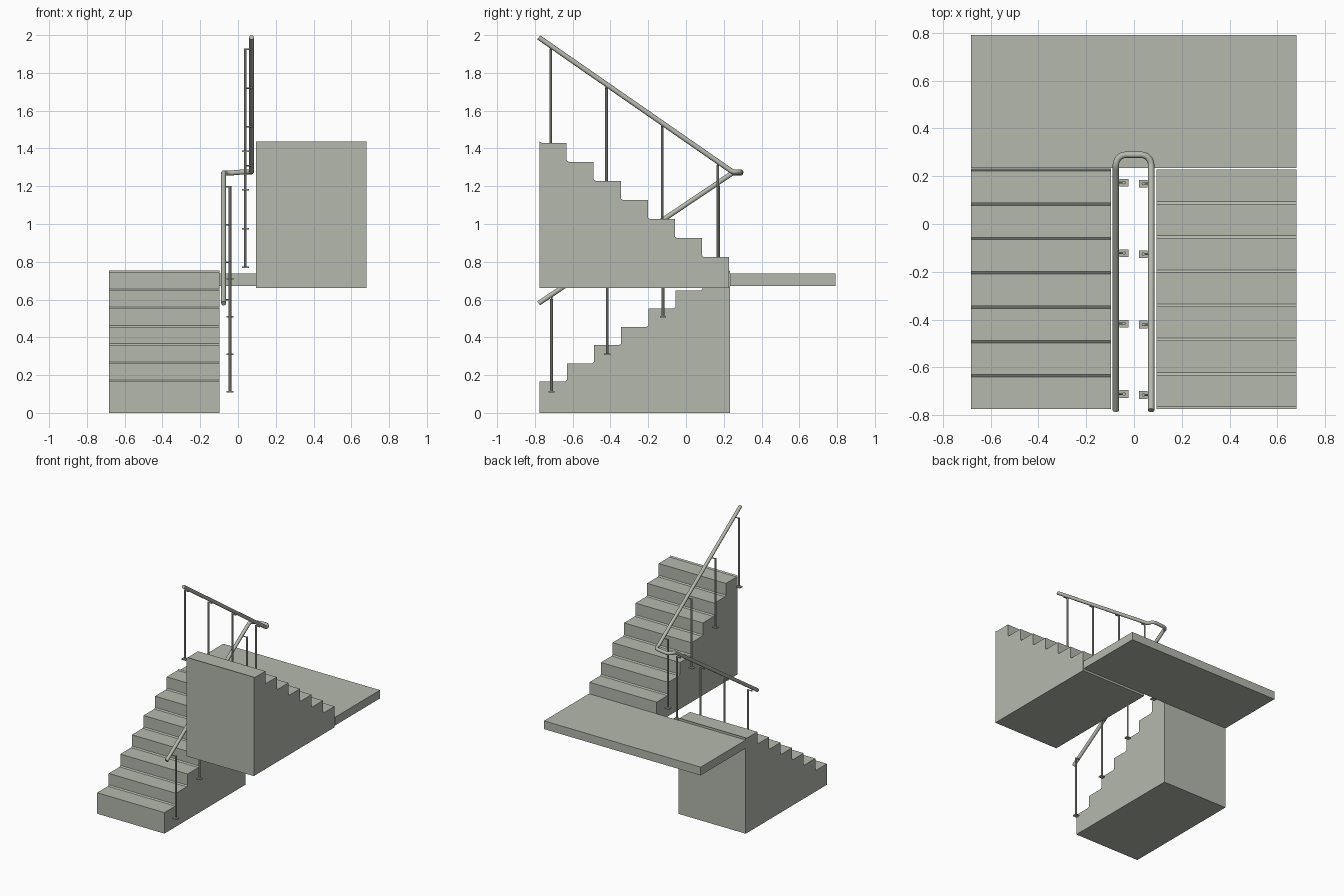
import bpy, bmesh, math
from mathutils import Vector

if "Cube" in bpy.data.objects:
    bpy.data.objects.remove(bpy.data.objects["Cube"])


def material(name, col):
    m = bpy.data.materials.new(name)
    m.diffuse_color = (*col, 1)
    m.use_nodes = True
    m.node_tree.nodes["Principled BSDF"].inputs["Base Color"].default_value = m.diffuse_color
    return m


CONCRETE = material("pale grey green", (0.456, 0.485, 0.418))


def finish(name, bm):
    bmesh.ops.recalc_face_normals(bm, faces=bm.faces[:])
    me = bpy.data.meshes.new(name)
    bm.to_mesh(me)
    bm.free()
    me.materials.append(CONCRETE)
    ob = bpy.data.objects.new(name, me)
    bpy.context.collection.objects.link(ob)
    return ob


def add_box(bm, x0, x1, y0, y1, z0, z1):
    vs = bmesh.ops.create_cube(bm, size=1)["verts"]
    for v in vs:
        v.co = Vector(((x0 + x1) / 2 + v.co.x * (x1 - x0),
                       (y0 + y1) / 2 + v.co.y * (y1 - y0),
                       (z0 + z1) / 2 + v.co.z * (z1 - z0)))


def add_rod(bm, a, b, r, sides=8):
    a, b = Vector(a), Vector(b)
    d = b - a
    vs = bmesh.ops.create_cone(bm, cap_ends=True, segments=sides, radius1=r,
                               radius2=r, depth=d.length)["verts"]
    q = d.to_track_quat('Z', 'Y')
    for v in vs:
        v.co = q @ v.co + (a + b) / 2


def flight(name, x0, x1, y_start, y_end, z_base, z_first, rise, n=7):
    """Solid stair flight; each tread ends in a small chamfer at the riser."""
    d = 1 if y_end > y_start else -1
    go = abs(y_end - y_start) / n
    pts = [(y_start, z_base)]
    for i in range(n):
        z = z_first + i * rise
        y0, y1 = y_start + d * go * i, y_start + d * go * (i + 1)
        pts += [(y0, z), (y1 - d * 0.010, z), (y1, z + 0.008)]
    pts.append((y_end, z_base))
    bm = bmesh.new()
    f = bm.faces.new([bm.verts.new((x0, y, z)) for y, z in pts])
    ext = bmesh.ops.extrude_face_region(bm, geom=[f])
    for v in ext["geom"]:
        if isinstance(v, bmesh.types.BMVert):
            v.co.x = x1
    return finish(name, bm)


# Stair flights and landing
flight("lower_flight", -0.682, -0.097, -0.775, 0.232, 0.0, 0.165, 0.0968)
flight("upper_flight", 0.095, 0.68, 0.228, -0.775, 0.66, 0.825, 0.1008)
bm = bmesh.new()
add_box(bm, -0.682, 0.68, 0.234, 0.792, 0.672, 0.737)
finish("landing", bm)

# Handrail: one bevelled curve turning back over the landing
R = 0.0135
path = [Vector((-0.076, -0.78, 0.58)), Vector((-0.076, 0.235, 1.262))]
turn = 0.042
for i in range(6):
    a = math.radians(180 - 18 * i)
    path.append(Vector((-0.034 + turn * math.cos(a), 0.248 + turn * math.sin(a), 1.27)))
for i in range(6):
    a = math.radians(90 - 18 * i)
    path.append(Vector((0.03 + turn * math.cos(a), 0.248 + turn * math.sin(a), 1.276)))
path += [Vector((0.072, 0.235, 1.284)), Vector((0.072, -0.78, 1.988))]
cu = bpy.data.curves.new("handrail", 'CURVE')
cu.dimensions = '3D'
cu.bevel_depth = R
cu.bevel_resolution = 3
cu.use_fill_caps = True
sp = cu.splines.new('POLY')
sp.points.add(len(path) - 1)
for p, co in zip(sp.points, path):
    p.co = (*co, 1)
cu.materials.append(CONCRETE)
rail = bpy.data.objects.new("handrail", cu)
bpy.context.collection.objects.link(rail)
bpy.context.view_layer.objects.active = rail
rail.select_set(True)
bpy.ops.object.convert(target='MESH')
bpy.ops.object.shade_smooth_by_angle(angle=math.radians(40))


# Balusters: base plate, post, side arm and stub up to the rail
def balusters(name, x, rail_x, y0, z_base, z_top, dz):
    bm = bmesh.new()
    for i in range(4):
        y = y0 + i * 0.295
        zb, zt = z_base + i * dz, z_top + i * dz
        add_box(bm, x - 0.018, x + 0.018, y - 0.016, y + 0.016, zb - 0.004, zb + 0.004)
        add_rod(bm, (x, y, zb), (x, y, zt), 0.007)
        add_rod(bm, (x, y, zt - 0.004), (rail_x, y, zt - 0.004), 0.004)
        add_rod(bm, (rail_x, y, zt - 0.007), (rail_x, y, zt + 0.022), 0.004)
    finish(name, bm)


balusters("lower_balusters", -0.042, -0.074, -0.712, 0.112, 0.603, 0.199)
balusters("upper_balusters", 0.039, 0.07, -0.716, 1.386, 1.928, -0.205)
